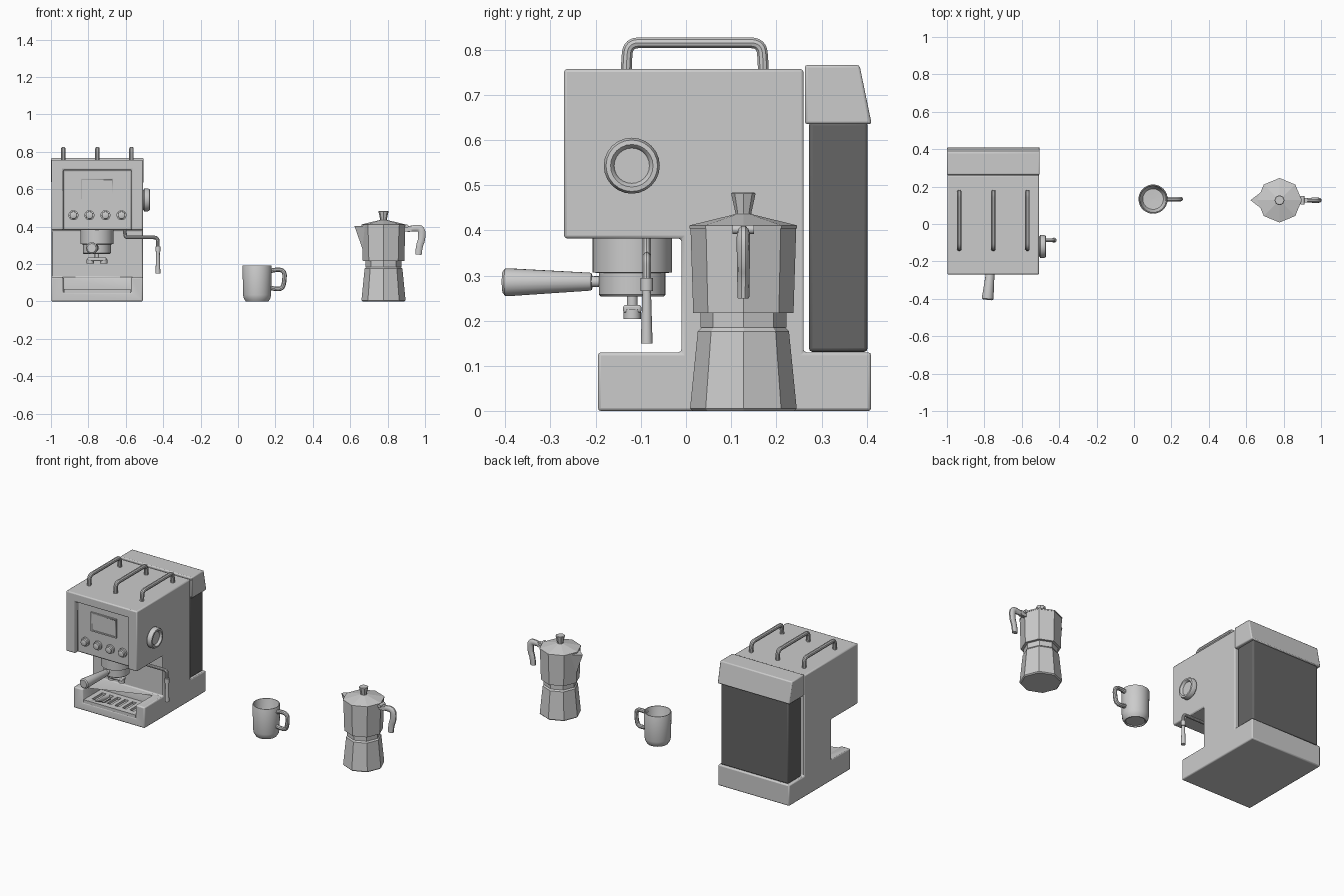
import bpy, bmesh
from math import pi, cos, sin, radians
from mathutils import Matrix, Vector

if "Cube" in bpy.data.objects:
    bpy.data.objects.remove(bpy.data.objects["Cube"])


def finish(name, bm, smooth=True):
    bmesh.ops.recalc_face_normals(bm, faces=bm.faces)
    me = bpy.data.meshes.new(name)
    bm.to_mesh(me)
    bm.free()
    ob = bpy.data.objects.new(name, me)
    bpy.context.collection.objects.link(ob)
    if smooth:
        shade(ob)
    return ob


def shade(ob):
    bpy.ops.object.select_all(action='DESELECT')
    ob.select_set(True)
    bpy.context.view_layer.objects.active = ob
    bpy.ops.object.shade_smooth_by_angle(angle=radians(35))


def bevel(ob, width, segments=2):
    m = ob.modifiers.new("bevel", 'BEVEL')
    m.width, m.segments = width, segments
    m.limit_method, m.angle_limit = 'ANGLE', radians(30)
    return ob


def cut(ob, cutter):
    m = ob.modifiers.new("cut", 'BOOLEAN')
    m.operation, m.solver, m.object = 'DIFFERENCE', 'EXACT', cutter
    cutter.hide_render = True
    cutter.hide_set(True)


def boxes(name, ranges):
    """Boxes given as (x0, x1, y0, y1, z0, z1)."""
    bm = bmesh.new()
    for x0, x1, y0, y1, z0, z1 in ranges:
        m = Matrix.Translation(((x0 + x1) / 2, (y0 + y1) / 2, (z0 + z1) / 2)) \
            @ Matrix.Diagonal((x1 - x0, y1 - y0, z1 - z0, 1))
        bmesh.ops.create_cube(bm, size=1, matrix=m)
    return finish(name, bm)


def side_prism(name, pts, x0, x1):
    """Extrude a (y, z) profile along x."""
    bm = bmesh.new()
    f = bm.faces.new([bm.verts.new((x0, y, z)) for y, z in pts])
    r = bmesh.ops.extrude_face_region(bm, geom=[f])
    bmesh.ops.translate(bm, vec=(x1 - x0, 0, 0),
                        verts=[v for v in r['geom'] if isinstance(v, bmesh.types.BMVert)])
    return finish(name, bm)


def lathe(name, prof, loc, axis=(0, 0, 1), n=32, smooth=True):
    """Spin an (r, h) profile around an axis, closing both ends."""
    bm = bmesh.new()
    m = Matrix.Translation(loc) @ Vector((0, 0, 1)).rotation_difference(Vector(axis)).to_matrix().to_4x4()
    rings = [[bm.verts.new(m @ Vector((r * cos(2 * pi * i / n), r * sin(2 * pi * i / n), h)))
              for i in range(n)] for r, h in prof]
    for a, b in zip(rings, rings[1:]):
        for i in range(n):
            j = (i + 1) % n
            bm.faces.new((a[i], a[j], b[j], b[i]))
    bm.faces.new(rings[0])
    bm.faces.new(rings[-1])
    return finish(name, bm, smooth)


def tube(name, pts, radius, radii=None, squash=1, y=0):
    """Round tube through points; squash narrows it in y about the given y."""
    cu = bpy.data.curves.new(name, 'CURVE')
    cu.dimensions, cu.bevel_depth, cu.bevel_resolution = '3D', radius, 3
    cu.use_fill_caps, cu.resolution_u = True, 6
    sp = cu.splines.new('NURBS')
    sp.points.add(len(pts) - 1)
    for i, p in enumerate(pts):
        sp.points[i].co = (*p, 1)
        sp.points[i].radius = radii[i] if radii else 1
    sp.use_endpoint_u, sp.order_u = True, 3
    ob = bpy.data.objects.new(name, cu)
    bpy.context.collection.objects.link(ob)
    bpy.ops.object.select_all(action='DESELECT')
    ob.select_set(True)
    bpy.context.view_layer.objects.active = ob
    bpy.ops.object.convert(target='MESH')
    ob = bpy.context.view_layer.objects.active
    for v in ob.data.vertices:
        v.co.y = y + (v.co.y - y) * squash
    shade(ob)
    return ob


# ---- Espresso machine: body with panel and tray recesses
CX = -0.754
body = side_prism("machine_body", [(-.195, 0), (.41, 0), (.41, .13), (.26, .13), (.26, .757),
                                   (-.27, .757), (-.27, .382), (-.01, .382), (-.01, .13), (-.195, .13)],
                  -.998, -.508)
cut(body, boxes("panel_cutter", [(-.934, -.57, -.4, -.242, .3, .703)]))
cut(body, boxes("tray_cutter", [(-.934, -.57, -.4, -.02, .048, .3)]))
bevel(body, .007)

# drip tray with slots
tray = boxes("drip_tray", [(-.93, -.574, -.192, -.022, .046, .066)])
cut(tray, boxes("slot_cutter", [(CX + k * .052 - .014, CX + k * .052 + .014, -.155, -.055, .052, .1)
                                for k in (-2.5, -1.5, -.5, .5, 1.5, 2.5)]))

# control panel: display frame, screen and knobs
screen = boxes("display", [(-.842, -.666, -.25, -.235, .54, .658)])
cut(screen, boxes("display_cutter", [(-.834, -.674, -.3, -.245, .548, .65)]))
for i in range(4):
    lathe(f"control_knob_{i}", [(.027, 0), (.027, .012), (.02, .014), (.019, .025), (.015, .027)],
          (-.88 + i * .0857, -.241, .461), (0, -1, 0), 16)

# water tank and lid
tank = bevel(boxes("water_tank", [(-.985, -.521, .272, .402, .131, .64)]), .008)
dark = bpy.data.materials.new("dark_tank")
dark.diffuse_color = (.13, .13, .13, 1)
dark.use_nodes = True
dark.node_tree.nodes["Principled BSDF"].inputs["Base Color"].default_value = dark.diffuse_color
tank.data.materials.append(dark)
bevel(side_prism("tank_lid", [(.263, .635), (.411, .635), (.384, .766), (.263, .766)], -1.0, -.504), .006)

# top rails
for i, x in enumerate((-.934, -.752, -.57)):
    tube(f"top_rail_{i}", [(x, -.132, .75), (x, -.132, .77), (x, -.128, .815), (x, -.08, .815),
                           (x, -.04, .815), (x, .08, .815), (x, .12, .815), (x, .167, .815),
                           (x, .171, .77), (x, .171, .75)], .0125)

# brew group, portafilter handle and twin spout
lathe("brew_group", [(.088, .39), (.088, .307), (.074, .305), (.074, .258), (.07, .254)], (CX, -.119, 0))
hdir = Vector((-.029, -.286, -.002)).normalized()
lathe("portafilter_handle", [(.012, .06), (.012, .09), (.018, .09), (.02, .094), (.031, .275), (.031, .282),
                             (.024, .288)], (CX, -.119, .287), hdir, 20)
lathe("spout_stem", [(.012, .26), (.012, .225)], (CX, -.119, 0), n=16)
bevel(boxes("spout_bar", [(CX - .05, CX + .05, -.139, -.099, .217, .235)]), .005)
for s in (-1, 1):
    lathe(f"spout_tip_{s}", [(.019, .225), (.019, .204), (.012, .204), (.012, .214)],
          (CX + s * .036, -.119, 0), n=16)

# steam wand and valve knob
tube("steam_pipe", [(-.605, -.087, .39), (-.605, -.087, .36), (-.6, -.087, .342), (-.57, -.087, .342),
                    (-.47, -.087, .342), (-.43, -.087, .342), (-.428, -.087, .31), (-.428, -.087, .26)], .0095)
lathe("steam_wand", [(.013, .15), (.0095, .266), (.014, .266), (.014, .295), (.009, .295)],
      (-.428, -.087, 0), n=16)
lathe("steam_knob", [(.052, -.005), (.054, .004), (.062, .008), (.062, .026), (.057, .037), (.047, .038),
                     (.042, .033), (.039, .024), (.001, .024)], (-.509, -.12, .543), (1, 0, 0), 24)

# ---- Mug
MX, Y = .102, .133
lathe("mug", [(.001, .006), (.052, .006), (.055, 0), (.061, 0), (.064, .006), (.071, .016), (.075, .035),
              (.078, .188), (.076, .193), (.072, .193), (.07, .188), (.067, .035), (.055, .016), (.001, .014)],
      (MX, Y, 0), n=40)
tube("mug_handle", [(MX + .07, Y, .162), (MX + .1, Y, .172), (MX + .148, Y, .165), (MX + .146, Y, .105),
                    (MX + .135, Y, .068), (MX + .1, Y, .066), (MX + .071, Y, .072)], .0125)

# ---- Moka pot, eight flat sides
PX = .778


def octagon(name, prof):
    return lathe(name, prof, (PX, Y + .001 - .007, 0), n=8, smooth=False)


PY = Y - .006
octagon("pot_boiler", [(.112, 0), (.118, .006), (.101, .176), (.088, .19)])
octagon("pot_collar", [(.095, .185), (.095, .22)])
octagon("pot_jug", [(.106, .217), (.111, .217), (.117, .406)])
octagon("pot_lid", [(.119, .404), (.119, .411), (.025, .434), (.016, .437)])
octagon("pot_lid_knob", [(.017, .43), (.018, .44), (.027, .481), (.024, .484)])

# pouring spout: a wedge from the rim to a point lower on the jug
bm = bmesh.new()
a, b, tip, low, back = [bm.verts.new(p) for p in (
    (PX - .088, PY - .052, .406), (PX - .088, PY + .052, .406), (PX - .155, PY, .402),
    (PX - .108, PY, .268), (PX - .07, PY, .33))]
for f in ((a, b, tip), (a, tip, low), (b, low, tip), (a, low, back), (b, back, low), (a, back, b)):
    bm.faces.new(f)
finish("pot_spout", bm, False)

# handle, its bracket and hinge
boxes("handle_bracket", [(PX + .1, PX + .15, PY - .011, PY + .011, .375, .404)])
lathe("lid_hinge", [(.01, -.024), (.01, .024)], (PX + .123, PY, .402), (0, 1, 0), 12)
tube("pot_handle", [(PX + .125, PY, .385), (PX + .165, PY, .393), (PX + .205, PY, .39), (PX + .205, PY, .33),
                    (PX + .19, PY, .295), (PX + .187, PY, .25)],
     .02, [.75, .9, 1.05, 1, .95, .9], .72, PY)
